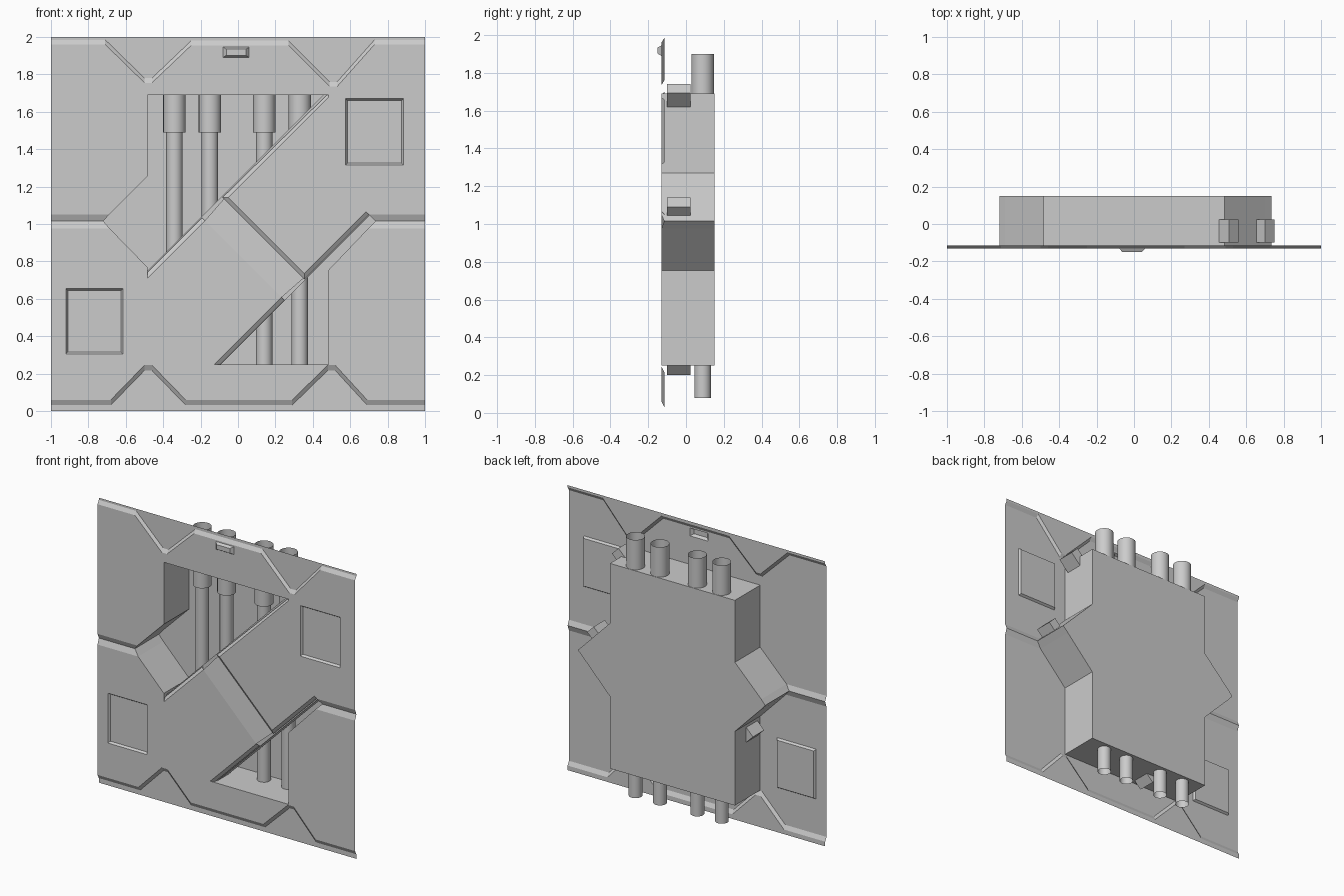
import bpy
import bmesh
from mathutils import Vector, Matrix
from math import radians

cube = bpy.data.objects.get("Cube")
if cube:
    bpy.data.objects.remove(cube, do_unlink=True)

FRONT, FLOOR, BACK = -0.13, -0.115, 0.15


def finish(name, bm, face_front=False):
    bmesh.ops.remove_doubles(bm, verts=bm.verts, dist=0.0005)
    bmesh.ops.recalc_face_normals(bm, faces=bm.faces)
    if face_front and sum(f.normal.y * f.calc_area() for f in bm.faces) > 0:
        bmesh.ops.reverse_faces(bm, faces=bm.faces)
    mesh = bpy.data.meshes.new(name)
    bm.to_mesh(mesh)
    bm.free()
    obj = bpy.data.objects.new(name, mesh)
    bpy.context.collection.objects.link(obj)
    return obj


def at(points, y):
    return [Vector((x, y, z)) for x, z in points]


def shift(points, dz):
    return [(x, z + dz) for x, z in points]


def rect(x0, x1, z0, z1, inset=0.0):
    return [(x0 + inset, z0 + inset), (x1 - inset, z0 + inset),
            (x1 - inset, z1 - inset), (x0 + inset, z1 - inset)]


def diag(s, d):
    """Point on the diagonal grid: s = x + z along it, d = z - x across it."""
    return ((s - d) / 2, (s + d) / 2)


def face(bm, points):
    bm.faces.new([bm.verts.new(p) for p in points])


def band(bm, a, b, closed=False):
    """Strip of quads between two matching chains."""
    n = len(a)
    for i in range(n if closed else n - 1):
        j = (i + 1) % n
        face(bm, [a[i], a[j], b[j], b[i]])


def fill(bm, loops, y):
    """Flat sheet bounded by an outline and any holes."""
    edges = []
    for loop in loops:
        vs = [bm.verts.new(p) for p in at(loop, y)]
        edges += [bm.edges.new((vs[i - 1], vs[i])) for i in range(len(vs))]
    bmesh.ops.triangle_fill(bm, edges=edges, use_beauty=True, normal=(0, -1, 0))


# Edge chains, running from -x to +x
top = [(-1, 1.96), (-.71, 1.96), (-.5, 1.755), (-.46, 1.755), (-.25, 1.955),
       (.27, 1.955), (.49, 1.735), (.53, 1.735), (.73, 1.96), (1, 1.96)]
bottom = [(-1, .06), (-.68, .06), (-.5, .245), (-.46, .245), (-.28, .06),
          (.29, .06), (.48, .245), (.52, .245), (.69, .06), (1, .06)]
hole_top = [(-.69, 1.05), (-.485, 1.255), (-.485, 1.69),
            (.485, 1.69), (.485, 1.27), (.7, 1.05)]
hole_bottom = [(-.685, .975), (-.485, .77), (-.485, .25),
               (.485, .25), (.485, .755), (.695, .975)]
tips = [(-.72, 1.015), (.735, 1.015)]
handle = rect(-.08, .06, 1.89, 1.945)


def plate(name, edge, dz, border, hole, side_z, window, extra_holes=()):
    bm = bmesh.new()
    outline = edge + [(1, side_z)] + hole[::-1] + [(-1, side_z)]
    pane = rect(*window)
    inner = rect(*window, inset=.01)
    fill(bm, [outline, pane, *extra_holes], FRONT)
    # sloped outer edge and recessed border
    low = shift(edge, dz)
    band(bm, at(edge, FRONT), at(low, FLOOR))
    face(bm, at(low + [(1, border), (-1, border)], FLOOR))
    # half of the groove on each side
    for x, corner, tip in ((-1, hole[0], tips[0]), (1, hole[-1], tips[1])):
        band(bm, at([(x, side_z), corner], FRONT), at([(x, tip[1]), tip], FLOOR))
    # recessed window
    band(bm, at(pane, FRONT), at(inner, FLOOR), closed=True)
    face(bm, at(inner, FLOOR))
    finish(name, bm, True)


plate("upper_wall_plate", top, .025, 2, hole_top, 1.05,
      (.575, .885, 1.315, 1.67), [handle])
plate("lower_wall_plate", bottom, -.028, 0, hole_bottom, .975,
      (-.92, -.615, .305, .655))

# Pull handle
bm = bmesh.new()
grip = rect(-.062, .042, 1.902, 1.935)
band(bm, at(handle, FRONT), at(grip, -.15), closed=True)
face(bm, at(grip, -.15))
finish("handle", bm, True)

# Recess housing behind the opening
bm = bmesh.new()
rim = hole_top + [tips[1]] + hole_bottom[::-1] + [tips[0]]
rim_front = [Vector((x, FLOOR if (x, z) in tips else FRONT, z)) for x, z in rim]
band(bm, rim_front, at(rim, BACK), closed=True)
face(bm, at(rim, BACK))
finish("housing", bm)

# Lower diagonal cover with the ramped strip beside it
bm = bmesh.new()
up_a, up_b = (-.485, .71), diag(.84, 1.195)
low_a, low_b = (-.125, .25), diag(.84, .375)
face(bm, at([up_a, up_b, low_b, low_a, (-.485, .25)], FRONT))
band(bm, at([up_a, up_b], FRONT), at([(-.485, .74), diag(.84, 1.225)], FLOOR))
band(bm, at([low_a, low_b], FRONT), at([(-.095, .25), diag(.84, .345)], FLOOR))
face(bm, at([up_b, low_b], FRONT) + at([diag(1.06, .36), diag(1.06, 1.21)], FLOOR))
finish("lower_cover", bm, True)

# Upper diagonal cover
bm = bmesh.new()
edge = [(.485, 1.68), diag(1.09, 1.195), diag(1.09, .38), diag(1.755, .38)]
skirt = [(.485, 1.7), diag(1.06, 1.225), diag(1.06, .35), diag(1.755, .35)]
face(bm, at(edge + [(.485, 1.27)], FRONT))
band(bm, at(edge, FRONT), at(skirt, FLOOR))
finish("upper_cover", bm, True)

# Rails under the cover edges, poking out through the housing
for name, d, s0, s1 in (("upper_rail", 1.185, .16, 2.25),
                        ("lower_rail", .39, .06, 1.84)):
    bm = bmesh.new()
    ends = [diag(s0, d - .05), diag(s1, d - .05), diag(s1, d + .05), diag(s0, d + .05)]
    band(bm, at(ends, -.1), at(ends, .025), closed=True)
    face(bm, at(ends, -.1))
    face(bm, at(ends, .025))
    finish(name, bm)

# Stepped open pipes
for i, x in enumerate((-.34, -.15, .14, .33)):
    bm = bmesh.new()
    profile = [(.044, .08), (.044, 1.49), (.06, 1.49), (.06, 1.9)]
    vs = [bm.verts.new((r, 0, z)) for r, z in profile]
    es = [bm.edges.new(pair) for pair in zip(vs, vs[1:])]
    bmesh.ops.spin(bm, geom=vs + es, cent=(0, 0, 0), axis=(0, 0, 1),
                   angle=radians(360), steps=24)
    bmesh.ops.transform(bm, matrix=Matrix.Translation((x, .088, 0)), verts=bm.verts)
    pipe = finish(f"pipe_{i + 1}", bm)
    bpy.ops.object.select_all(action="DESELECT")
    pipe.select_set(True)
    bpy.context.view_layer.objects.active = pipe
    bpy.ops.object.shade_smooth_by_angle(angle=radians(35))
